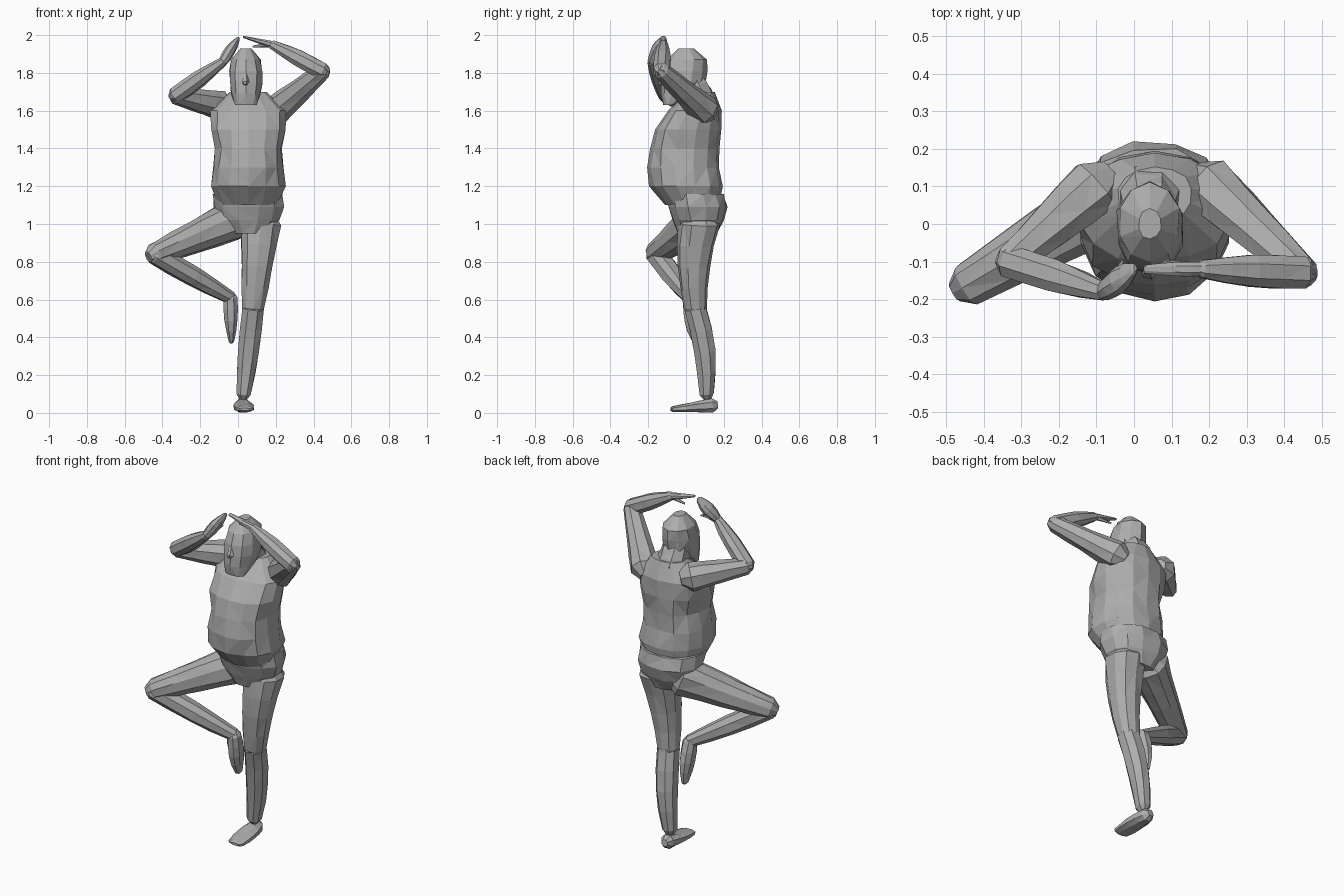
import bpy
import bmesh
import math
import random
from mathutils import Vector

random.seed(4)
if "Cube" in bpy.data.objects:
    bpy.data.objects.remove(bpy.data.objects["Cube"], do_unlink=True)

# One plain clay colour for the whole figure
GREY = 0.42
clay = bpy.data.materials.new("clay grey")
clay.use_nodes = True
clay.diffuse_color = (GREY, GREY, GREY, 1)
shader = next(node for node in clay.node_tree.nodes if node.type == "BSDF_PRINCIPLED")
shader.inputs["Base Color"].default_value = clay.diffuse_color

RIGHTWARD, BACKWARD, UPWARD = Vector((1, 0, 0)), Vector((0, 1, 0)), Vector((0, 0, 1))


def make_ring(centre, across, along, half_width, half_depth, sides, power=0.9):
    """Slightly squared oval cross-section with a little hand-cut unevenness."""
    points = []
    for index in range(sides):
        angle = math.tau * (index + 0.5) / sides
        cosine, sine = math.cos(angle), math.sin(angle)
        cosine = math.copysign(abs(cosine) ** power, cosine)
        sine = math.copysign(abs(sine) ** power, sine)
        uneven = random.uniform(0.96, 1.04)
        points.append(centre + uneven * (across * half_width * cosine
                                         + along * half_depth * sine))
    return points


def make_part(name, rings):
    """Join cross-sections into a closed body part with flat triangles."""
    bm = bmesh.new()
    loops = [[bm.verts.new(point) for point in ring] for ring in rings]
    for low, high in zip(loops, loops[1:]):
        for index in range(len(low)):
            previous = index - 1
            bm.faces.new((low[previous], low[index], high[index], high[previous]))
    bm.faces.new(loops[0])
    bm.faces.new(loops[-1])
    bmesh.ops.triangulate(bm, faces=bm.faces[:], quad_method="SHORT_EDGE")
    bmesh.ops.recalc_face_normals(bm, faces=bm.faces[:])
    mesh = bpy.data.meshes.new(name)
    bm.to_mesh(mesh)
    bm.free()
    mesh.materials.append(clay)
    part = bpy.data.objects.new(name, mesh)
    bpy.context.collection.objects.link(part)


def stack(name, middle, bottom, step, outlines, sides=12):
    """Upright part; evenly spaced outlines give half width, front and back."""
    rings = []
    for level, (half_width, front, back) in enumerate(outlines):
        centre = Vector((middle, (front + back) / 2, bottom + step * level))
        rings.append(make_ring(centre, RIGHTWARD, BACKWARD, half_width,
                               (back - front) / 2, sides))
    make_part(name, rings)


def limb(name, start, end, thick, thin, bulge=0, sway=0, spread=0,
         reference=UPWARD, sides=8, segments=4):
    """Tapered limb with rounded ends; bulge adds muscle, sway bends it in depth,
    spread widens it towards the end."""
    direction = (end - start).normalized()
    across = reference.cross(direction).normalized()
    along = direction.cross(across)
    rings = [make_ring(start - direction * thick * 0.7, across, along,
                       thick * 0.5, thick * 0.5, sides)]
    for index in range(segments + 1):
        t = index / segments
        swell = math.sin(math.pi * t)
        radius = thick + (thin - thick) * t + bulge * swell
        centre = start.lerp(end, t) + BACKWARD * sway * swell
        rings.append(make_ring(centre, across, along,
                               radius * (1 + spread * t), radius, sides))
    rings.append(make_ring(end + direction * thin * 0.7, across, along,
                           thin * 0.5 * (1 + spread), thin * 0.5, sides))
    make_part(name, rings)


# Trunk: heavy belly overhanging the hips, rounded back
stack("torso", 0.055, 1.1, 0.1, [
    (0.16, -0.11, 0.18), (0.2, -0.19, 0.19), (0.19, -0.2, 0.18), (0.18, -0.19, 0.18),
    (0.2, -0.17, 0.19), (0.2, -0.1, 0.19), (0.1, 0, 0.15)], sides=14)
stack("pelvis", 0.055, 0.95, 0.07, [
    (0.1, -0.05, 0.17), (0.17, -0.07, 0.2), (0.19, -0.1, 0.22), (0.19, -0.11, 0.2)])

# Head with a narrow jaw, carried forward on the neck
stack("head", 0.042, 1.63, 0.06, [
    (0.06, -0.12, -0.05), (0.08, -0.13, 0.05), (0.09, -0.13, 0.1),
    (0.09, -0.12, 0.11), (0.08, -0.1, 0.11), (0.03, -0.04, 0.04)], sides=10)
limb("neck", Vector((0.04, 0.08, 1.64)), Vector((0.04, 0, 1.8)), 0.09, 0.07,
     reference=BACKWARD)
limb("nose", Vector((0.04, -0.11, 1.8)), Vector((0.04, -0.13, 1.75)), 0.01, 0.02,
     reference=BACKWARD, sides=5, segments=1)

# Standing leg
hip, knee, ankle = Vector((0.12, 0.07, 1)), Vector((0.08, 0.05, 0.55)), Vector((0.03, 0.11, 0.1))
limb("standing_thigh", hip, knee, 0.11, 0.06, sway=-0.02, reference=BACKWARD, sides=10)
limb("standing_calf", knee, ankle, 0.06, 0.04, bulge=0.01, sway=0.02, reference=BACKWARD)
limb("standing_foot", Vector((0.025, 0.14, 0.04)), Vector((0.035, -0.07, 0.02)), 0.04, 0.016,
     spread=2)

# Raised leg: knee turned out, foot resting against the standing leg
hip, knee, ankle = Vector((-0.03, 0.08, 1.02)), Vector((-0.44, -0.16, 0.84)), Vector((-0.04, 0.02, 0.61))
limb("raised_thigh", hip, knee, 0.11, 0.06, sides=10)
limb("raised_calf", knee, ankle, 0.055, 0.035, bulge=0.01)
limb("raised_foot", ankle, Vector((-0.035, 0.06, 0.38)), 0.04, 0.015, bulge=0.01,
     reference=RIGHTWARD, spread=0.8)

# Right arm, elbow out and hand above the brow
shoulder, elbow, wrist = Vector((-0.1, 0.1, 1.63)), Vector((-0.33, -0.1, 1.68)), Vector((-0.08, -0.18, 1.86))
limb("right_upper_arm", shoulder, elbow, 0.08, 0.045)
limb("right_forearm", elbow, wrist, 0.045, 0.025, bulge=0.01)
limb("right_hand", wrist, Vector((0, -0.12, 1.98)), 0.025, 0.01, bulge=0.01,
     reference=RIGHTWARD, spread=0.8)
limb("right_thumb", wrist, Vector((-0.03, -0.1, 1.9)), 0.015, 0.005, sides=5, segments=2)

# Left arm, raised higher with the hand reaching across
shoulder, elbow, wrist = Vector((0.2, 0.1, 1.6)), Vector((0.45, -0.13, 1.81)), Vector((0.18, -0.12, 1.95))
limb("left_upper_arm", shoulder, elbow, 0.08, 0.045)
limb("left_forearm", elbow, wrist, 0.045, 0.025, bulge=0.01)
limb("left_hand", wrist, Vector((0.03, -0.12, 1.99)), 0.02, 0.006, spread=1)
limb("left_thumb", wrist, Vector((0.08, -0.1, 1.94)), 0.015, 0.005, sides=5, segments=2)
